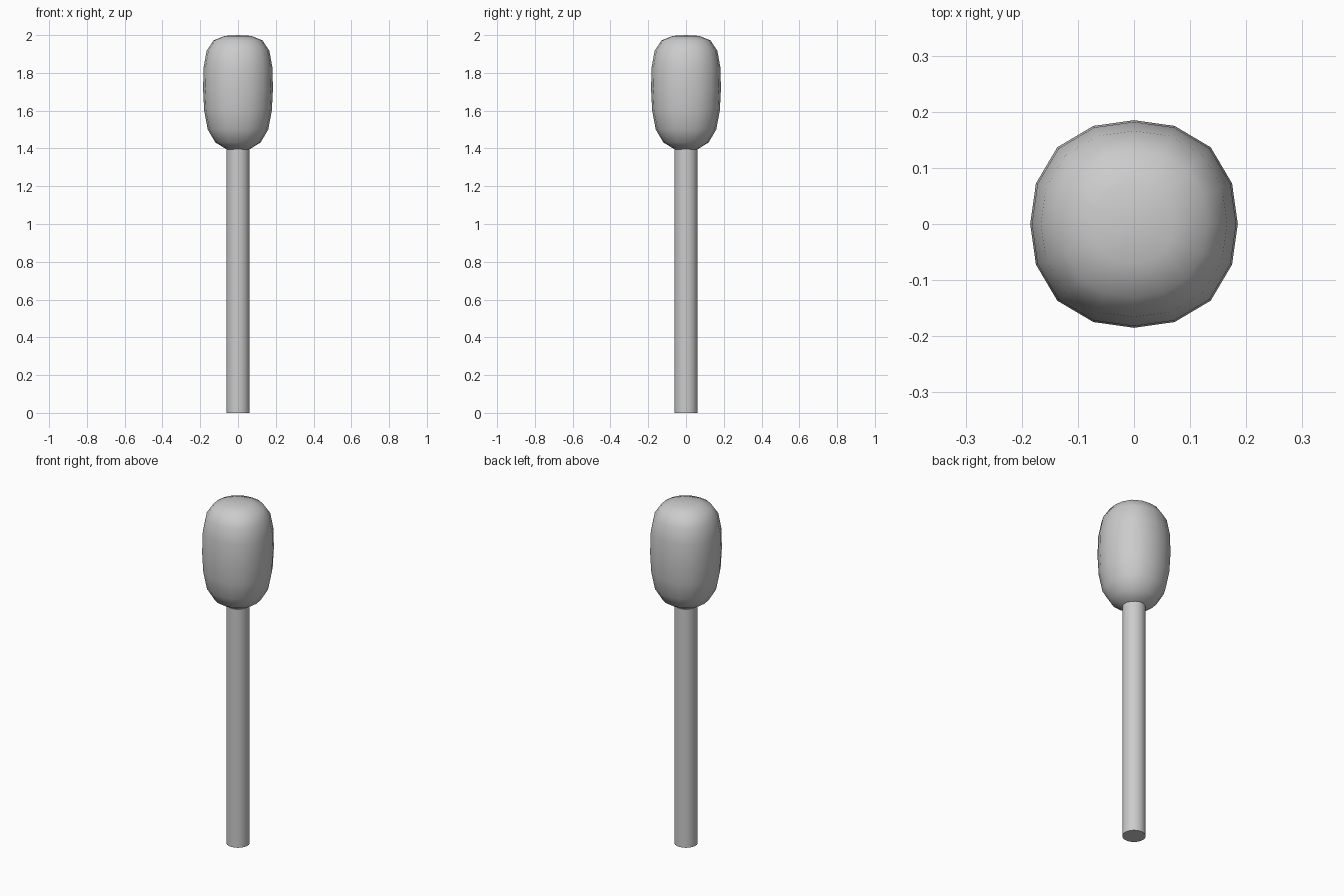
import bpy, bmesh
from math import pi, sin, cos, radians

if "Cube" in bpy.data.objects:
    bpy.data.objects.remove(bpy.data.objects["Cube"])

# Stem: plain round rod running into the head
bpy.ops.mesh.primitive_cylinder_add(vertices=32, radius=0.062, depth=1.42, location=(0, 0, 0.71))
stem = bpy.context.object
stem.name = "stem"
bpy.ops.object.shade_smooth_by_angle(angle=radians(40))

# Head: soft squarish bulb, (radius, height) profile from bottom to top
PROFILE = [(0.06, 1.395), (0.12, 1.432), (0.160, 1.50), (0.179, 1.60),
           (0.185, 1.715), (0.182, 1.83), (0.166, 1.917), (0.130, 1.972), (0.07, 1.996)]
SIDES = 16

bm = bmesh.new()
rings = []
for r, z in PROFILE:
    ring = []
    for i in range(SIDES):
        a = 2 * pi * i / SIDES
        k = r * (1 + 0.045 * sin(2 * a) ** 2)
        ring.append(bm.verts.new((k * cos(a), k * sin(a), z)))
    rings.append(ring)
for low, high in zip(rings, rings[1:]):
    for i in range(SIDES):
        j = (i + 1) % SIDES
        bm.faces.new((low[i], low[j], high[j], high[i]))
# Close both ends with fans
for ring, z in ((rings[0], 1.388), (rings[-1], 2.0)):
    tip = bm.verts.new((0, 0, z))
    for i in range(SIDES):
        bm.faces.new((ring[i], ring[(i + 1) % SIDES], tip))
bmesh.ops.recalc_face_normals(bm, faces=bm.faces)
for f in bm.faces:
    f.smooth = True
mesh = bpy.data.meshes.new("head")
bm.to_mesh(mesh)
bm.free()
head = bpy.data.objects.new("head", mesh)
bpy.context.collection.objects.link(head)
